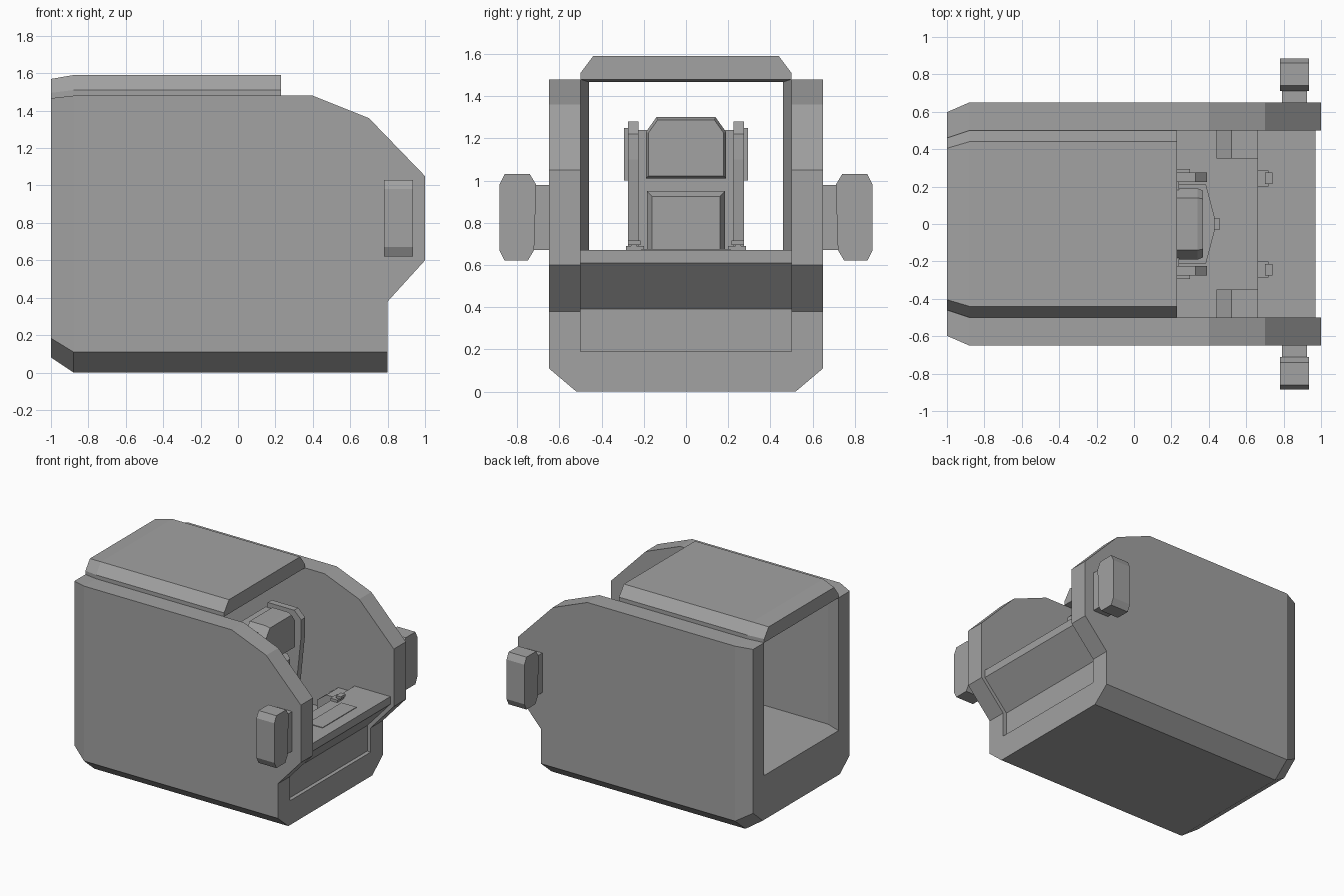
import bpy, bmesh
from mathutils import Vector

cube = bpy.data.objects.get("Cube")
if cube:
    bpy.data.objects.remove(cube, do_unlink=True)

# Single material
grey = bpy.data.materials.new("mid_grey")
grey.use_nodes = True
COLOUR = (0.36, 0.36, 0.36, 1)
grey.diffuse_color = COLOUR
grey.node_tree.nodes["Principled BSDF"].inputs["Base Color"].default_value = COLOUR


def prism(points, axis, lo, hi):
    """Extrude a 2D profile along an axis ('x': points are y,z; 'y': points are x,z; 'z': points are x,y)."""
    place = {"x": lambda p, d: (d, p[0], p[1]),
             "y": lambda p, d: (p[0], d, p[1]),
             "z": lambda p, d: (p[0], p[1], d)}[axis]
    bm = bmesh.new()
    face = bm.faces.new([bm.verts.new(place(p, lo)) for p in points])
    moved = bmesh.ops.extrude_face_region(bm, geom=[face])
    step = Vector(place((0, 0), hi - lo))
    bmesh.ops.translate(bm, vec=step, verts=[v for v in moved["geom"] if isinstance(v, bmesh.types.BMVert)])
    return bm


def cut(bm, point, normal, remove=True):
    geom = bm.verts[:] + bm.edges[:] + bm.faces[:]
    res = bmesh.ops.bisect_plane(bm, geom=geom, plane_co=point, plane_no=normal, clear_outer=remove)
    if remove:
        edges = [e for e in res["geom_cut"] if isinstance(e, bmesh.types.BMEdge)]
        bmesh.ops.holes_fill(bm, edges=edges)


def taper_rear(bm):
    """Narrow the rear end of the hull."""
    cut(bm, (-0.88, 0, 0), (1, 0, 0), remove=False)
    for v in bm.verts:
        if v.co.x < -0.99:
            v.co.y *= 0.92
            v.co.z = 0.08 + v.co.z * 0.937


def finish(bm, name, mirror=False):
    """Turn the mesh into an object, with a copy flipped in y if asked."""
    for side in ((1, -1) if mirror else (1,)):
        if side < 0:
            for v in bm.verts:
                v.co.y = -v.co.y
        bmesh.ops.recalc_face_normals(bm, faces=bm.faces[:])
        label = name if not mirror else name + ("_back" if side > 0 else "_front")
        mesh = bpy.data.meshes.new(label)
        bm.to_mesh(mesh)
        mesh.materials.append(grey)
        bpy.context.collection.objects.link(bpy.data.objects.new(label, mesh))
    bm.free()


def box(name, x, y, z, mirror=False):
    finish(prism([(x[0], y[0]), (x[1], y[0]), (x[1], y[1]), (x[0], y[1])], "z", *z), name, mirror)


def padded(name, outline, x0, x1, x2, shrink):
    """Cushion with a bevelled front face."""
    bm = prism(outline, "x", x0, x1)
    front = max(bm.faces, key=lambda f: f.calc_center_median().x)
    bmesh.ops.inset_region(bm, faces=[front], thickness=shrink, use_even_offset=True)
    for v in front.verts:
        v.co.x = x2
    finish(bm, name)


# Side walls with the lower edge chamfered
wall = prism([(-1, 0), (0.8, 0), (0.8, 0.38), (1, 0.6), (1, 1.05), (0.7, 1.36),
              (0.4, 1.48), (-1, 1.48)], "y", 0.5, 0.65)
cut(wall, (0, 0.65, 0.11), (0, 0.11, -0.13))
taper_rear(wall)
finish(wall, "side_wall", mirror=True)

# Floor, recessed nose panel and dashboard
body = prism([(-1, 0), (0.8, 0), (0.8, 0.19), (0.77, 0.19), (0.77, 0.39), (0.97, 0.61),
              (0.97, 0.67), (0.66, 0.67), (0.66, 0.43), (-0.88, 0.43), (-1, 0.37)], "y", -0.5, 0.5)
taper_rear(body)
finish(body, "floor_and_dashboard")
box("dashboard_panel", (0.75, 0.88), (-0.21, 0.21), (0.67, 0.675))

# Roof
roof = prism([(-0.5, 1.48), (0.5, 1.48), (0.5, 1.51), (0.44, 1.59), (-0.44, 1.59), (-0.5, 1.51)],
             "x", -1, 0.23)
taper_rear(roof)
finish(roof, "roof")

# Side pods on short stems
pod = prism([(0.72, 0.67), (0.75, 0.62), (0.86, 0.62), (0.885, 0.67), (0.885, 0.98),
             (0.86, 1.03), (0.74, 1.03), (0.71, 0.98)], "x", 0.78, 0.935)
finish(pod, "side_pod", mirror=True)
box("pod_stem", (0.79, 0.925), (0.64, 0.73), (0.67, 0.98), mirror=True)

# Armrests
arm = prism([(0.44, 0.43), (0.66, 0.43), (0.66, 0.62), (0.52, 0.62), (0.44, 0.56)], "y", 0.35, 0.5)
finish(arm, "armrest", mirror=True)

# Seat
cushion = prism([(0.05, -0.21), (0.385, -0.21), (0.43, -0.04), (0.43, 0.04), (0.385, 0.21), (0.05, 0.21)],
                "z", 0.43, 0.62)
finish(cushion, "seat_cushion")
box("seat_back", (0.08, 0.24), (-0.23, 0.23), (0.43, 1.24))
padded("headrest", [(-0.19, 1.01), (0.19, 1.01), (0.19, 1.23), (0.14, 1.3), (-0.14, 1.3), (-0.19, 1.23)],
       0.2, 0.34, 0.37, 0.012)
padded("backrest_pad", [(-0.185, 0.6), (0.185, 0.6), (0.185, 0.95), (-0.185, 0.95)], 0.2, 0.3, 0.34, 0.025)
post = prism([(0.1, 0.43), (0.32, 0.43), (0.39, 1.1), (0.39, 1.22), (0.33, 1.28), (0.1, 1.28)], "y", 0.225, 0.275)
finish(post, "seat_post", mirror=True)
box("seat_post_flange", (0.14, 0.3), (0.27, 0.295), (1.0, 1.25), mirror=True)
box("seat_front_latch", (0.42, 0.46), (-0.03, 0.03), (0.56, 0.61))

# Control levers on the dashboard
box("lever_base", (0.66, 0.72), (0.2, 0.285), (0.67, 0.69), mirror=True)
box("lever_stem", (0.70, 0.72), (0.235, 0.26), (0.69, 0.71), mirror=True)
box("lever_grip", (0.70, 0.74), (0.215, 0.275), (0.695, 0.715), mirror=True)
